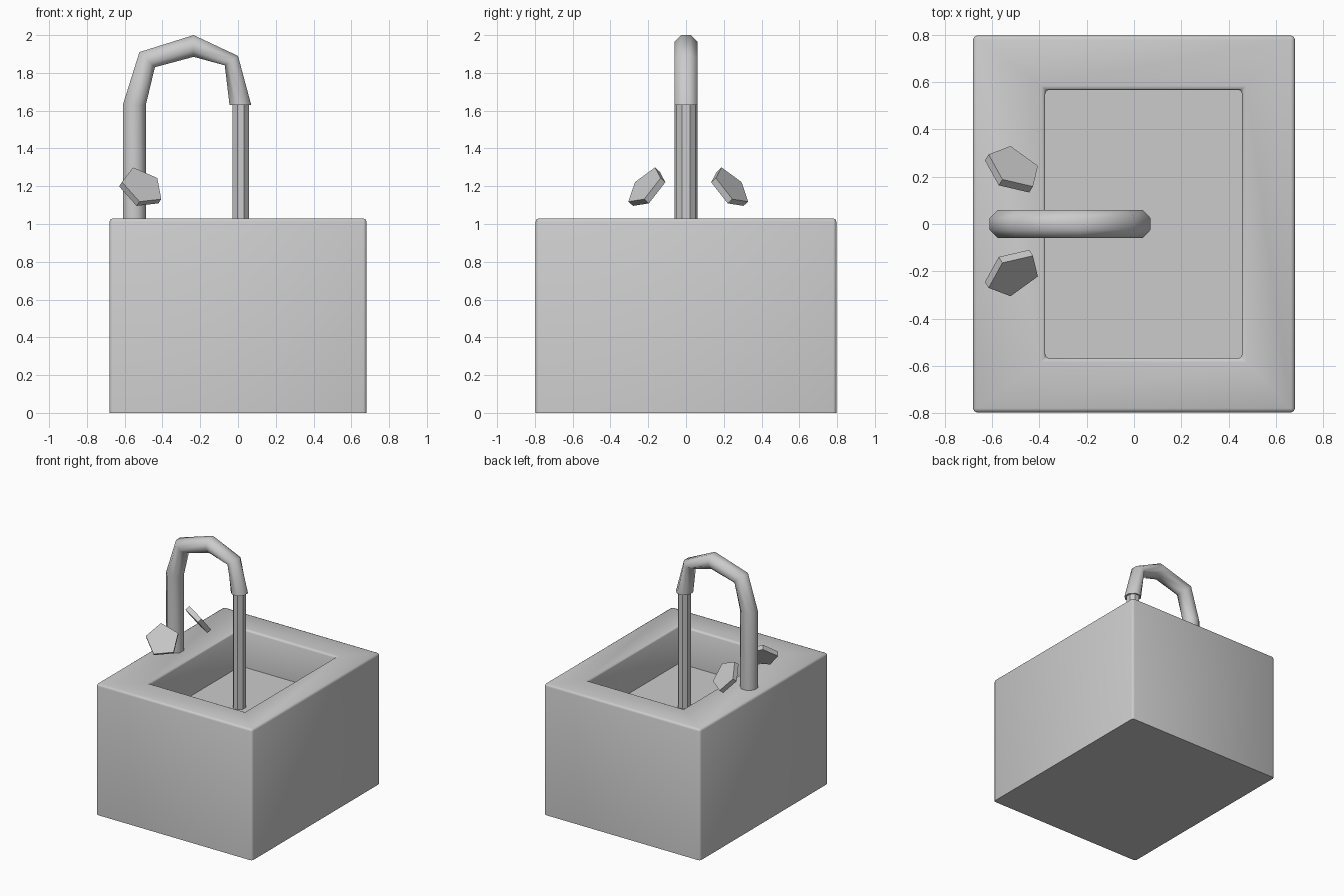
import bpy, bmesh, math
from mathutils import Vector

if "Cube" in bpy.data.objects:
    bpy.data.objects.remove(bpy.data.objects["Cube"])


def make_object(name, bm, smooth=None):
    bmesh.ops.recalc_face_normals(bm, faces=bm.faces[:])
    mesh = bpy.data.meshes.new(name)
    bm.to_mesh(mesh)
    bm.free()
    obj = bpy.data.objects.new(name, mesh)
    bpy.context.collection.objects.link(obj)
    if smooth:
        bpy.ops.object.select_all(action='DESELECT')
        bpy.context.view_layer.objects.active = obj
        obj.select_set(True)
        bpy.ops.object.shade_smooth_by_angle(angle=math.radians(smooth))
    return obj


def loft(rings):
    """Skin a list of point rings and cap both ends."""
    bm = bmesh.new()
    loops = [[bm.verts.new(p) for p in ring] for ring in rings]
    for a, b in zip(loops, loops[1:]):
        n = len(a)
        for i in range(n):
            j = (i + 1) % n
            bm.faces.new((a[i], a[j], b[j], b[i]))
    bm.faces.new(loops[0])
    bm.faces.new(loops[-1])
    return bm


def rect(x0, x1, y, z):
    return [(x0, -y, z), (x1, -y, z), (x1, y, z), (x0, y, z)]


def octagon(center, half_a, half_b):
    """Flat-sided octagon spanned by two half-width vectors."""
    ring = []
    for i in range(8):
        t = math.radians(22.5 + 45 * i)
        k = 1 / math.cos(math.radians(22.5))
        ring.append(center + half_a * (k * math.cos(t)) + half_b * (k * math.sin(t)))
    return ring


# Basin block: outer walls, rim, recessed bowl with a flat floor
FLOOR = 0.73
bm = loft([rect(-0.68, 0.68, 0.796, 0), rect(-0.68, 0.68, 0.796, 1.03),
           rect(-0.375, 0.457, 0.567, 1.03), rect(-0.375, 0.457, 0.567, FLOOR)])


def bevelled(edge):
    a, b = edge.verts
    flat = abs(a.co.z - b.co.z) < 1e-4
    diagonal = flat and abs(a.co.x - b.co.x) > 1e-4 and abs(a.co.y - b.co.y) > 1e-4
    low = flat and a.co.z < 1.0
    return not (diagonal or low)


bmesh.ops.bevel(bm, geom=[e for e in bm.edges if bevelled(e)], offset=0.017,
                segments=2, profile=0.5, affect='EDGES')
make_object("sink_basin", bm, 60)

# Gooseneck spout: inner and outer bend points in the xz plane
outer = [(-0.61, 1.0), (-0.61, 1.63), (-0.522, 1.91), (-0.235, 2.0), (0.0, 1.89), (0.07, 1.63)]
inner = [(-0.488, 1.0), (-0.488, 1.63), (-0.44, 1.83), (-0.235, 1.885), (-0.07, 1.84), (-0.045, 1.63)]
rings = []
for (ox, oz), (ix, iz) in zip(outer, inner):
    o, i = Vector((ox, 0, oz)), Vector((ix, 0, iz))
    rings.append(octagon((o + i) / 2, (o - i) / 2, Vector((0, 0.06, 0))))
make_object("spout", loft(rings), 60)

# Stream of water falling to the bowl floor
make_object("water_stream", loft([
    octagon(Vector((0.014, 0, z)), Vector((0.043, 0, 0)), Vector((0, 0.05, 0)))
    for z in (FLOOR - 0.01, 1.66)]))

# Tap handles: tilted five-sided plates, mirrored across the spout
center = Vector((-0.505, 0.243, 1.203))
n = Vector((0.42, 0.675, 0.605)).normalized()
u = Vector((-0.051, -0.055, 0.097))
u = (u - n * u.dot(n)).normalized()
v = n.cross(u)
for name, side in (("handle_back", 1), ("handle_front", -1)):
    rings = []
    for depth in (0, 0.037):
        ring = []
        for k in range(5):
            t = math.tau * k / 5
            p = center + 0.122 * (u * math.cos(t) + v * math.sin(t)) - n * depth
            ring.append((p.x, 0.012 + side * (p.y - 0.012), p.z))
        rings.append(ring)
    make_object(name, loft(rings))
